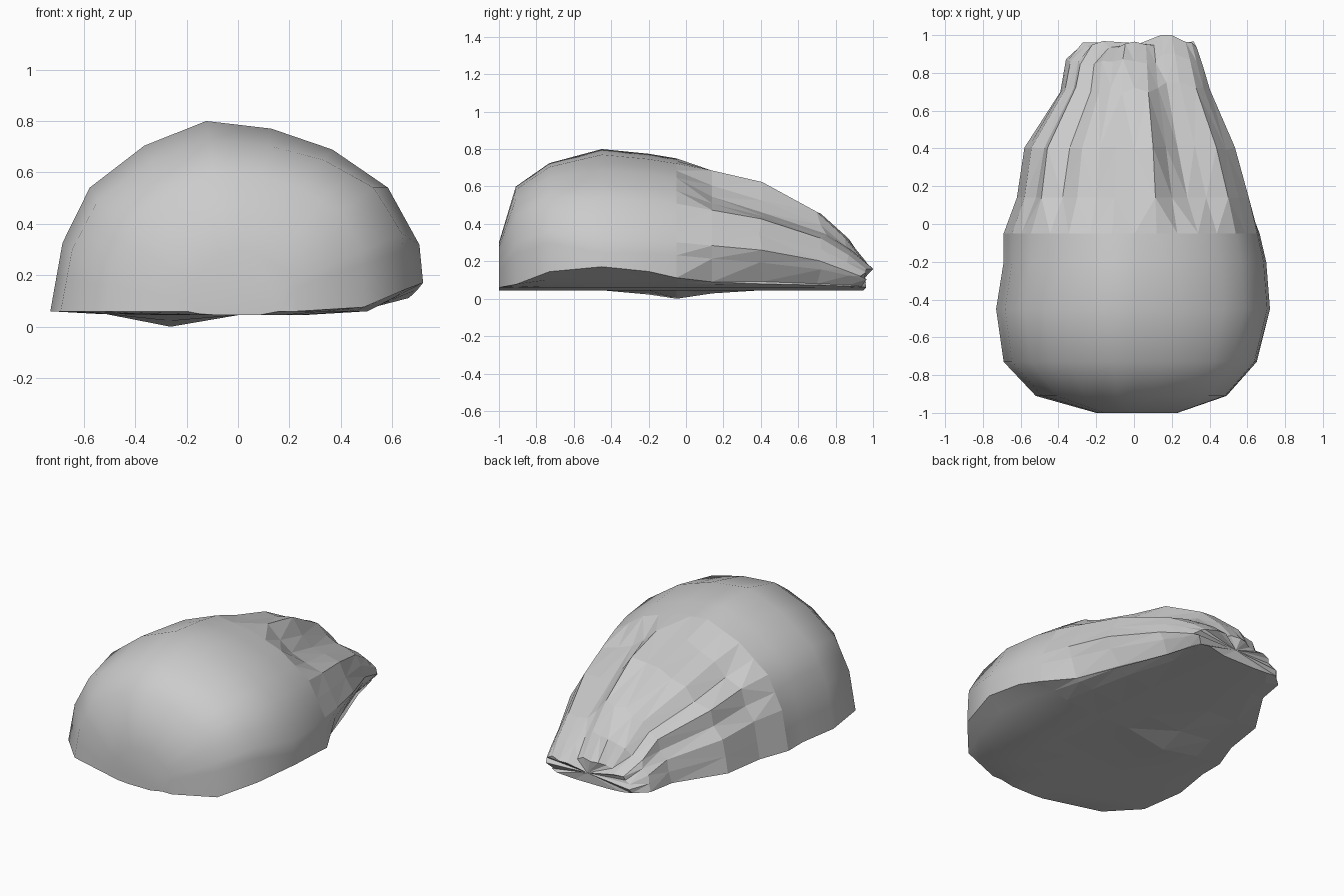
import bpy, bmesh, math, random

random.seed(4)
cube = bpy.data.objects.get("Cube")
if cube:
    bpy.data.objects.remove(cube)

# Single stone colour
stone = bpy.data.materials.new("stone_grey")
stone.use_nodes = True
GREY = (0.6, 0.6, 0.6, 1)
stone.diffuse_color = GREY
stone.node_tree.nodes["Principled BSDF"].inputs["Base Color"].default_value = GREY

# Dome cross-section, as fractions of half width and height
ARCH = [(-1, 0), (-.935, .36), (-.79, .65), (-.5, .87), (-.17, 1), (.18, .96),
        (.51, .85), (.81, .65), (.98, .35), (1, .15), (.7, 0)]
# Stations: y, left edge, right edge, top, lift of the low +x edge, +x fullness exponent
FRONT = [(-1, -.2, .23, .3, 0, .7), (-.91, -.52, .49, .6, .2, .8),
         (-.73, -.69, .65, .725, .85, .75), (-.45, -.73, .72, .8, 1, 1),
         (-.2, -.69, .7, .775, .8, 1), (-.05, -.69, .665, .75, .5, 1)]
REAR = [FRONT[-1], (.14, -.62, .62, .7, .35, 1), (.4, -.58, .545, .63, .45, 1),
        (.71, -.39, .41, .47, .4, 1), (.86, -.36, .37, .33, .4, 1),
        (.95, -.28, .34, .2, .3, .8)]
# Pleat depth at each arch point of the rear half
GROOVES = {3: .05, 5: .09, 6: .05, 7: .06, 8: .04, 9: .02, 10: -.03, 11: .1,
           12: .18, 13: .11, 14: .01, 17: .06, 18: .18}
BASE = .06


def arch_points():
    pts = []
    for a, b in zip(ARCH, ARCH[1:]):
        pts += [a, ((a[0] + b[0]) / 2, (a[1] + b[1]) / 2)]
    return pts + [ARCH[-1]]


def section(station, pleat=0.0, ragged=0.0):
    """One closed ring: the arch, then the shallow underside."""
    y, left, right, top, lift, fullness = station
    ring = []
    for i, (u, v) in enumerate(arch_points()):
        k = 1 - pleat * GROOVES.get(i, 0)
        if i >= 18:
            v *= lift
        elif u > 0:
            v **= fullness
        x = u * (right if u > 0 else -left) * k
        z = BASE + v * (top - BASE) * k
        dy = ragged * (.05 if i in (12, 13) else random.uniform(-.02, .02))
        ring.append((x, y + dy, z))
    # Underside sags towards the middle
    sag = max(0, 1 - abs(y + .05) / .3)
    for u, drop in ((.35, .015), (0, .015), (-.38, .015 + .045 * sag), (-.75, .01)):
        ring.append((u * (right if u > 0 else -left), y, BASE - drop))
    return ring


def loft(name, rings, cap_first, smooth):
    bm = bmesh.new()
    rows = [[bm.verts.new(p) for p in ring] for ring in rings]
    n = len(rows[0])
    for a, b in zip(rows, rows[1:]):
        for i in range(n):
            j = (i + 1) % n
            bm.faces.new((a[i], a[j], b[j], b[i]))
    cap = bm.faces.new(rows[0] if cap_first else rows[-1])
    if not smooth:
        bmesh.ops.triangulate(bm, faces=[f for f in bm.faces if f != cap])
        # Puckered end
        bmesh.ops.poke(bm, faces=[f for f in bm.faces if len(f.verts) > 4])
    # Orient outward from the middle of the part
    mid = sum((v.co for v in bm.verts), rows[0][0].co * 0) / len(bm.verts)
    bmesh.ops.recalc_face_normals(bm, faces=bm.faces)
    if sum(f.normal.dot(f.calc_center_median() - mid) for f in bm.faces) < 0:
        bmesh.ops.reverse_faces(bm, faces=bm.faces)
    mesh = bpy.data.meshes.new(name)
    bm.to_mesh(mesh)
    bm.free()
    mesh.materials.append(stone)
    obj = bpy.data.objects.new(name, mesh)
    bpy.context.collection.objects.link(obj)
    if smooth:
        bpy.ops.object.select_all(action='DESELECT')
        obj.select_set(True)
        bpy.context.view_layer.objects.active = obj
        bpy.ops.object.shade_smooth_by_angle(angle=math.radians(58))
    return obj


# Smooth rounded front half
loft("front_dome", [section(s) for s in FRONT], True, True)

# Faceted, pleated rear half tapering to a ragged end
rear_rings = [section(s, pleat=min(1, i * .6), ragged=(0, 0, .4, .8, .8, 1)[i])
              for i, s in enumerate(REAR)]
loft("pleated_rear", rear_rings, False, False)
